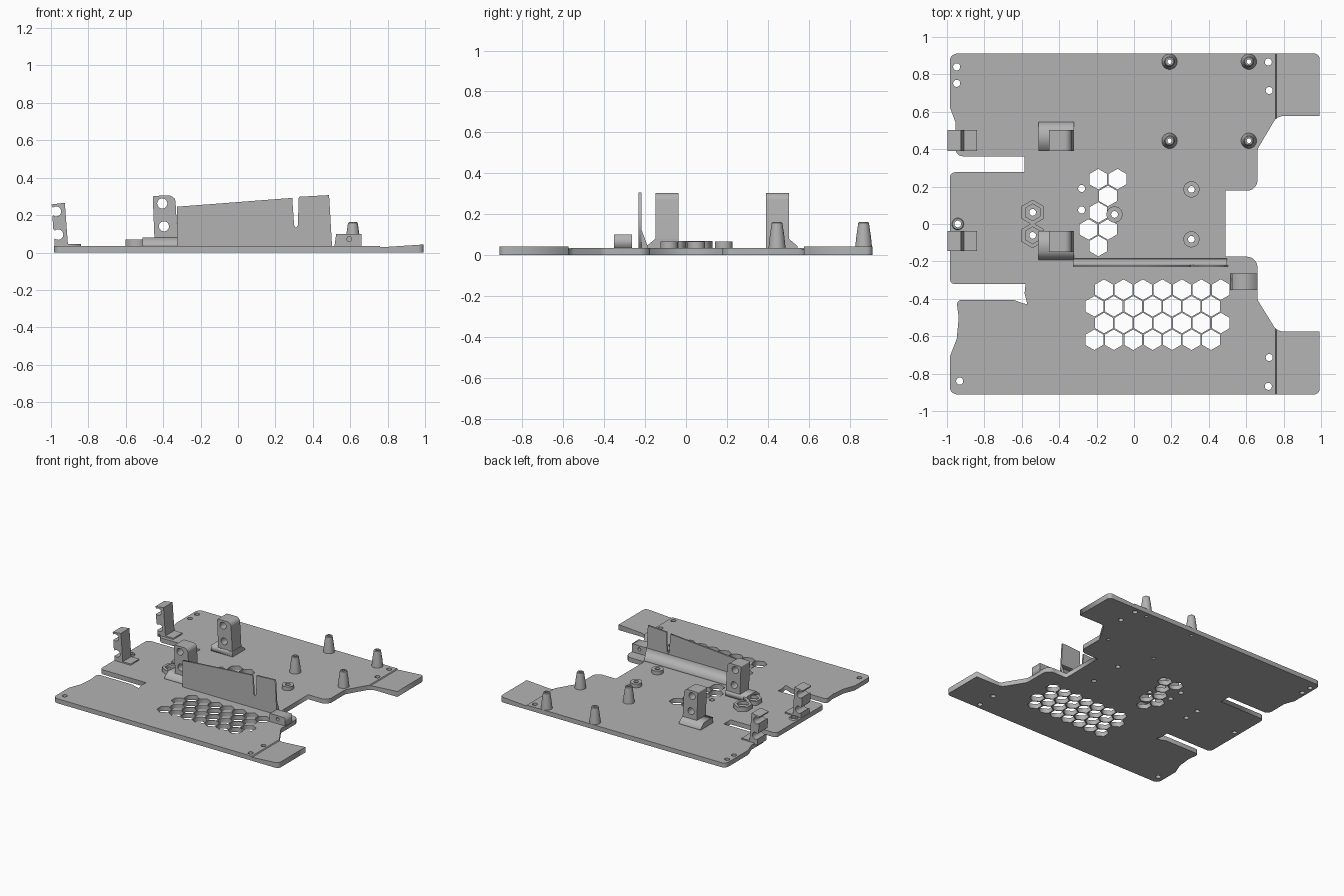
import bpy, bmesh, math
from mathutils import Vector

if "Cube" in bpy.data.objects:
    bpy.data.objects.remove(bpy.data.objects["Cube"])

grey = bpy.data.materials.new("plain grey")
grey.diffuse_color = (0.45, 0.45, 0.45, 1)
grey.use_nodes = True
grey.node_tree.nodes["Principled BSDF"].inputs["Base Color"].default_value = grey.diffuse_color
TOP = 0.036   # upper face of the base plate


def add(name, bm, smooth=False):
    bmesh.ops.recalc_face_normals(bm, faces=bm.faces)
    me = bpy.data.meshes.new(name)
    bm.to_mesh(me)
    bm.free()
    me.materials.append(grey)
    ob = bpy.data.objects.new(name, me)
    bpy.context.collection.objects.link(ob)
    if smooth:
        bpy.ops.object.select_all(action='DESELECT')
        ob.select_set(True)
        bpy.context.view_layer.objects.active = ob
        bpy.ops.object.shade_smooth_by_angle(angle=math.radians(35))
    return ob


def ring(x, y, r, n=20, start=0.0):
    return [(x + r * math.cos(start + 2 * math.pi * i / n),
             y + r * math.sin(start + 2 * math.pi * i / n)) for i in range(n)]


def hexagon(x, y, r):
    return ring(x, y, r, 6, math.pi / 6)


def rounded(points, steps=5):
    """Fillet every point that carries a third value (the radius)."""
    out = []
    for i, p in enumerate(points):
        v = Vector(p[:2])
        if len(p) < 3:
            out.append(v[:])
            continue
        a, b = Vector(points[i - 1][:2]), Vector(points[(i + 1) % len(points)][:2])
        da, db = (a - v).normalized(), (b - v).normalized()
        t = p[2] / math.tan(da.angle(db) / 2)
        s, e = v + da * t, v + db * t
        c = v + (da + db).normalized() * math.hypot(p[2], t)
        for k in range(steps + 1):
            d = s.lerp(e, k / steps) - c
            out.append((c + d.normalized() * p[2])[:])
    return out


def slab(loops, lo, hi, axis='z'):
    """Extrude an outline with holes from lo to hi along an axis."""
    cu = bpy.data.curves.new("outline", 'CURVE')
    cu.dimensions, cu.fill_mode, cu.extrude = '2D', 'BOTH', (hi - lo) / 2
    for loop in loops:
        sp = cu.splines.new('POLY')
        sp.points.add(len(loop) - 1)
        for pt, (u, v) in zip(sp.points, loop):
            pt.co = (u, v, 0, 1)
        sp.use_cyclic_u = True
    tmp = bpy.data.objects.new("outline", cu)
    bpy.context.collection.objects.link(tmp)
    me = tmp.evaluated_get(bpy.context.evaluated_depsgraph_get()).to_mesh()
    bm = bmesh.new()
    bm.from_mesh(me)
    bpy.data.objects.remove(tmp)
    bpy.data.curves.remove(cu)
    bmesh.ops.remove_doubles(bm, verts=bm.verts, dist=0.0002)
    for v in bm.verts:
        u, w, h = v.co
        h += (lo + hi) / 2
        v.co = {'z': (u, w, h), 'y': (u, h, w), 'x': (h, u, w)}[axis]
    return bm


def lathe(name, x, y, profile, n=32):
    """Closed (radius, height) profile spun around a vertical axis."""
    bm = bmesh.new()
    cols = [[bm.verts.new((x + r * math.cos(2 * math.pi * i / n),
                           y + r * math.sin(2 * math.pi * i / n), z))
             for r, z in profile] for i in range(n)]
    m = len(profile)
    for i in range(n):
        a, b = cols[i], cols[(i + 1) % n]
        for k in range(m):
            bm.faces.new((a[k], b[k], b[(k + 1) % m], a[(k + 1) % m]))
    add(name, bm, True)


# Base plate outline, counter-clockwise from the lower left corner
outline = rounded([
    (-.985, -.911, .04), (.993, -.911, .03), (.993, -.575),
    (.765, -.575, .06), (.66, -.405, .05), (.66, -.175, .055), (.49, -.175),
    (.49, .178), (.66, .178, .055), (.66, .40, .05), (.765, .577, .06),
    (.993, .577), (.993, .911, .03), (-.985, .911, .04),
    (-.985, .625, .03), (-.955, .545), (-.955, .362, .04), (-.585, .362),
    (-.585, .277), (-.985, .277, .03), (-.985, -.322, .03), (-.58, -.322),
    (-.585, -.37), (-.57, -.43), (-.60, -.422), (-.643, -.406),
    (-.95, -.406, .025), (-.937, -.50), (-.948, -.615), (-.985, -.71)])

cones = [(.19, .868), (.614, .868), (.19, .445), (.614, .445)]
spacers = [(.307, .185), (.307, -.082), (-.104, .051)]
nuts = [(-.542, .062), (-.542, -.061)]
screws = [(-.948, .84), (-.948, .752), (.718, .866), (.723, .714), (-.28, .19),
          (-.28, .075), (.723, -.714), (.718, -.868), (-.932, -.84)]

# Openings: honeycomb vents, screw holes and bores
holes = [hexagon(-.16 - .052 * (r % 2) + .104 * c, -.351 - .0893 * r, .055)
         for r in range(4) for c in range(7)]
holes += [hexagon(x, y, .055) for x, y in [
    (-.191, .24), (-.088, .24), (-.139, .15), (-.191, .062),
    (-.243, -.029), (-.139, -.029), (-.191, -.118)]]
holes += [ring(x, y, .019) for x, y in screws]
holes += [ring(x, y, .018) for x, y in spacers + nuts + [(-.942, 0)]]
holes += [ring(x, y, .012) for x, y in cones]

plate = slab([outline] + holes, 0, TOP)
for cut in (.757, .762):
    bmesh.ops.bisect_plane(plate, geom=plate.verts[:] + plate.edges[:] + plate.faces[:],
                           plane_co=(cut, 0, 0), plane_no=(1, 0, 0))
for v in plate.verts:   # ramped end tabs
    if v.co.x > .76 and v.co.z > .02:
        v.co.z = .028 + (v.co.x - .762) * .065
add("base_plate", plate)

# Tapered standoffs, flat spacers and the small edge boss
for x, y in cones:
    lathe("standoff", x, y, [(.042, .03), (.036, .09), (.026, .158), (.021, .162),
                             (.012, .162), (.012, .03)])
for x, y in spacers:
    lathe("spacer", x, y, [(.043, .03), (.043, .066), (.018, .066), (.018, .03)])
lathe("edge_boss", -.942, 0, [(.034, .03), (.028, .048), (.018, .048), (.018, .03)])

# Hexagonal nut holders: collar with a recessed floor
for x, y in nuts:
    add("nut_holder", slab([hexagon(x, y, .068), hexagon(x, y, .045)], .03, .07))
    add("nut_floor", slab([hexagon(x, y, .046), ring(x, y, .018)], .03, .045))

# Upright divider with a slot, plus its sloped foot
wall = [(-.325, .03), (.503, .03), (.487, .307), (.325, .298), (.32, .145),
        (.312, .135), (.306, .135), (.30, .145), (.29, .292), (-.325, .245)]
add("divider_wall", slab([wall], -.231, -.218, 'y'))
add("divider_foot", slab([[(-.219, .03), (-.184, .03), (-.188, .045), (-.219, .13)]],
                         -.323, .498, 'x'))

# Tie block with a cross hole
add("tie_block", slab([[(.515, .03), (.66, .03), (.66, .10), (.525, .10)],
                       ring(.595, .072, .013)], -.353, -.265, 'y'))

# Cable holders: drilled posts with buttressed feet
post = rounded([(-.445, .03), (-.32, .03), (-.336, .305, .035), (-.456, .303, .008)])
for y, side in ((.39, 1), (-.037, -1)):
    lo, hi = sorted((y, y + .113 * side))
    add("holder_post", slab([post, ring(-.405, .262, .027), ring(-.396, .14, .027)],
                            lo, hi, 'y'), True)
    foot = [(y, .03), (y + .155 * side, .03), (y + .155 * side, .045),
            (y + .113 * side, .08), (y, .08)]
    add("holder_foot", slab([foot], -.51, -.32, 'x'))


# Open clips on the left edge
def notch(x, z, r, n=12):
    """Bite open to the left, listed from top to bottom."""
    return [(x + r * math.cos(a), z + r * math.sin(a))
            for a in [math.radians(130 - 260 * i / n) for i in range(n + 1)]]


clip = [(-.998, .257), (-.993, .245)] + notch(-.972, .22, .027) + \
    [(-.992, .19), (-.988, .125)] + notch(-.962, .096, .028) + \
    [(-.981, .065), (-.98, .025), (-.908, .025), (-.926, .266)]
for lo, hi in ((.39, .503), (-.144, -.037)):
    add("clip", slab([clip], lo, hi, 'y'), True)
    add("clip_foot", slab([[(-.975, lo), (-.84, lo), (-.84, hi), (-.975, hi)]], .03, .046))
